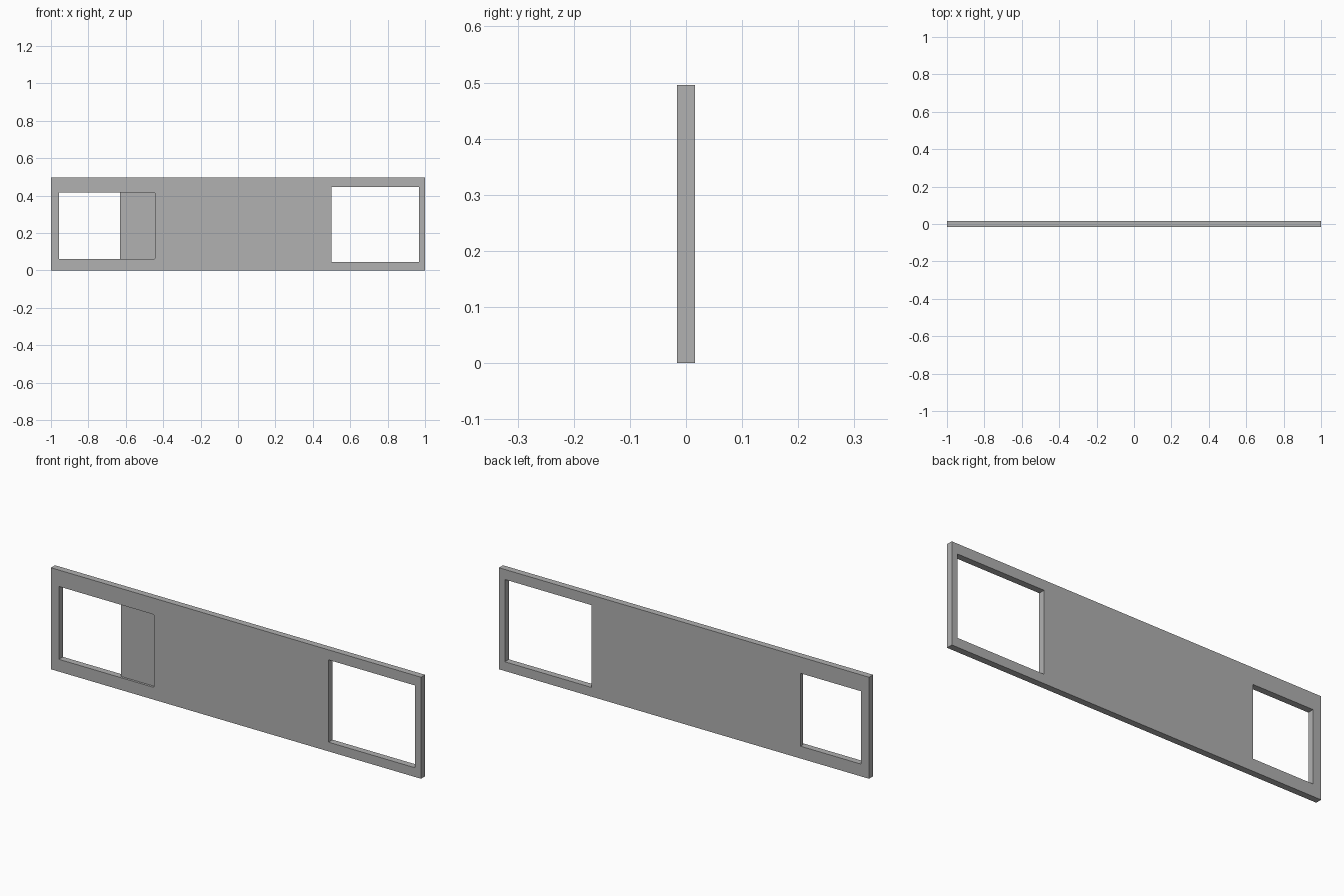
import bpy, bmesh, math

if "Cube" in bpy.data.objects:
    bpy.data.objects.remove(bpy.data.objects["Cube"])

T = 0.0157   # half thickness of the panel
H = 0.496    # panel height


def prism(name, outline, y0, y1):
    """Extrude an x/z outline from y0 to y1."""
    bm = bmesh.new()
    face = bm.faces.new([bm.verts.new((x, y0, z)) for x, z in outline])
    ext = bmesh.ops.extrude_face_region(bm, geom=[face])
    verts = [g for g in ext["geom"] if isinstance(g, bmesh.types.BMVert)]
    bmesh.ops.translate(bm, verts=verts, vec=(0, y1 - y0, 0))
    bmesh.ops.recalc_face_normals(bm, faces=bm.faces)
    me = bpy.data.meshes.new(name)
    bm.to_mesh(me)
    bm.free()
    ob = bpy.data.objects.new(name, me)
    bpy.context.collection.objects.link(ob)
    return ob


def rect(x0, x1, z0, z1):
    return [(x0, z0), (x1, z0), (x1, z1), (x0, z1)]


def round_right(x0, x1, z0, z1, r, n=4):
    """Rectangle with its two right corners rounded."""
    pts = [(x0, z0)]
    for cz, a0 in ((z0 + r, -90), (z1 - r, 0)):
        for i in range(n + 1):
            a = math.radians(a0 + 90 * i / n)
            pts.append((x1 - r + r * math.cos(a), cz + r * math.sin(a)))
    return pts + [(x0, z1)]


def cut(target, cutter):
    mod = target.modifiers.new(cutter.name, "BOOLEAN")
    mod.operation = "DIFFERENCE"
    mod.solver = "EXACT"
    mod.object = cutter
    cutter.hide_render = True
    cutter.hide_set(True)


# Main flat panel in dark grey
panel = prism("panel", rect(-1, 1, 0, H), -T, T)
grey = bpy.data.materials.new("dark_grey")
grey.diffuse_color = (0.44, 0.44, 0.44, 1)
grey.use_nodes = True
grey.node_tree.nodes["Principled BSDF"].inputs["Base Color"].default_value = grey.diffuse_color
panel.data.materials.append(grey)

# Large opening on the right
cut(panel, prism("right_opening_cutter", rect(0.5, 0.968, 0.045, 0.447), -0.1, 0.1))

# Smaller opening on the left
cut(panel, prism("left_opening_cutter", rect(-0.957, -0.63, 0.06, 0.416), -0.1, 0.1))

# Shallow front recess running on from the left opening
cut(panel, prism("recess_cutter", round_right(-0.7, -0.44, 0.06, 0.416, 0.012), -0.1, -T + 0.011))
